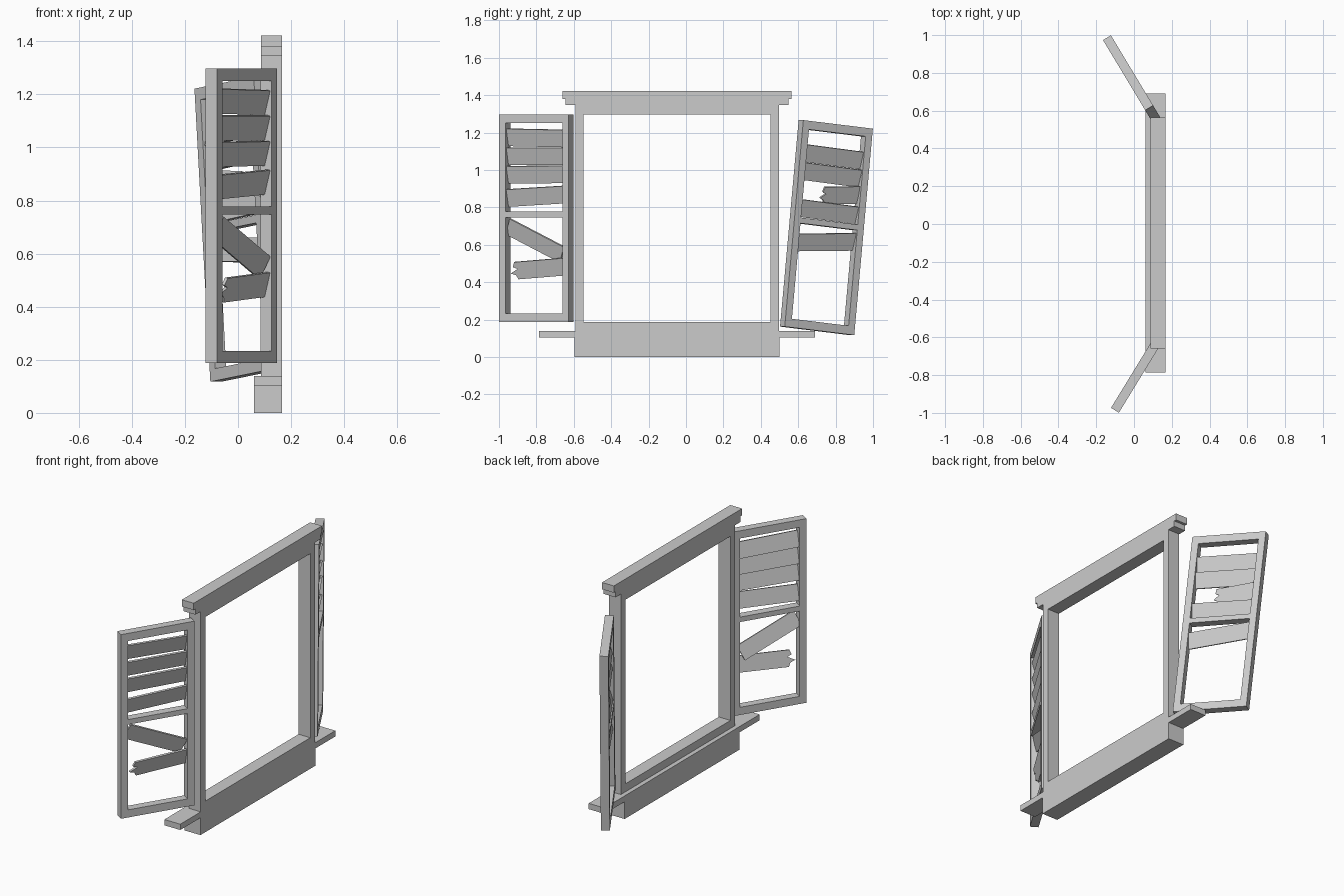
import bpy, bmesh, math
from mathutils import Matrix, Vector

if "Cube" in bpy.data.objects:
    bpy.data.objects.remove(bpy.data.objects["Cube"])


def make_mesh(name, bm):
    bmesh.ops.recalc_face_normals(bm, faces=bm.faces)
    me = bpy.data.meshes.new(name)
    bm.to_mesh(me)
    bm.free()
    ob = bpy.data.objects.new(name, me)
    bpy.context.collection.objects.link(ob)
    return ob


def box(name, lo, hi, mat=Matrix()):
    bm = bmesh.new()
    bmesh.ops.create_cube(bm, size=1)
    lo, hi = Vector(lo), Vector(hi)
    for v in bm.verts:
        p = Vector(v.co[i] * (hi[i] - lo[i]) + (lo[i] + hi[i]) / 2 for i in range(3))
        v.co = mat @ p
    return make_mesh(name, bm)


def slab(name, outline, thick, mat):
    """Flat outline in local XZ, extruded along local Y."""
    bm = bmesh.new()
    face = bm.faces.new([bm.verts.new((x, -thick / 2, z)) for x, z in outline])
    ext = bmesh.ops.extrude_face_region(bm, geom=[face])
    moved = [g for g in ext['geom'] if isinstance(g, bmesh.types.BMVert)]
    bmesh.ops.translate(bm, verts=moved, vec=(0, thick, 0))
    for v in bm.verts:
        v.co = mat @ v.co
    return make_mesh(name, bm)


# Window surround
XB, XF = 0.087, 0.166
box("left_jamb", (XB, -0.592, 0.187), (XF, -0.548, 1.297))
box("right_jamb", (XB, 0.452, 0.187), (XF, 0.496, 1.297))
box("lintel", (XB, -0.592, 1.297), (XF, 0.496, 1.347))
box("header_lower_step", (XB, -0.643, 1.347), (XF, 0.547, 1.381))
box("header_cap", (XB, -0.659, 1.381), (XF, 0.563, 1.422))
box("bottom_rail", (XB, -0.592, 0.139), (XF, 0.496, 0.187))
box("sill_ledge", (0.06, -0.787, 0.104), (XF, 0.69, 0.139))
box("sill_base", (0.06, -0.595, 0.0), (XF, 0.499, 0.104))

# Shutters: local X runs along the width, Y out of the face, Z up
W, H, T, STILE = 0.436, 1.11, 0.049, 0.04
SLAT_H, SLAT_T, SLAT_TILT = 0.095, 0.012, 15


def shutter_matrix(origin, u, n, lean):
    base = Matrix((u, n, (0, 0, 1))).transposed().to_4x4()
    return Matrix.Translation(origin) @ base @ Matrix.Rotation(math.radians(lean), 4, 'Y')


def slat_outline(length, broken):
    a, h = length / 2, SLAT_H / 2
    pts = [(a, -h), (a, h)]
    if broken:      # splintered end
        return pts + [(-a * 0.8, h), (-a * 0.88, h * 0.45), (-a * 0.72, h * 0.2),
                      (-a, -h * 0.25), (-a * 0.82, -h * 0.5), (-a * 0.76, -h)]
    return pts + [(-a, h), (-a, -h)]


def shutter(side, mat, slats):
    box(side + "_shutter_stile_a", (0, -T, 0), (STILE, 0, H), mat)
    box(side + "_shutter_stile_b", (W - STILE, -T, 0), (W, 0, H), mat)
    for part, z0, z1 in (("bottom", 0, 0.046), ("middle", 0.56, 0.59), ("top", H - 0.046, H)):
        box(f"{side}_shutter_{part}_rail", (STILE, -T, z0), (W - STILE, 0, z1), mat)
    for i, (s, h, length, roll, broken) in enumerate(slats):
        m = (mat @ Matrix.Translation((s, -T / 2, h))
             @ Matrix.Rotation(math.radians(-roll), 4, 'Y')
             @ Matrix.Rotation(math.radians(-SLAT_TILT), 4, 'X'))
        slab(f"{side}_shutter_slat_{i + 1}", slat_outline(length, broken), SLAT_T, m)


# Slats: centre along width, height, length, roll in degrees, broken
left = shutter_matrix((-0.08, -0.999, 0.187), (0.522, 0.853, 0), (0.853, -0.522, 0), 0)
shutter("left", left, [
    (0.218, 0.985, 0.37, -1, False),
    (0.218, 0.887, 0.37, 0, False),
    (0.218, 0.789, 0.37, 0.5, False),
    (0.218, 0.673, 0.37, 3, False),
    (0.212, 0.436, 0.37, -24, False),
    (0.228, 0.285, 0.34, 4, True)])

right = shutter_matrix((0.161, 0.528, 0.163), (-0.515, 0.857, 0), (0.857, 0.515, 0), 6)
shutter("right", right, [
    (0.218, 0.936, 0.37, -0.5, False),
    (0.218, 0.839, 0.37, -0.5, False),
    (0.278, 0.735, 0.24, 7, True),
    (0.218, 0.641, 0.37, -0.5, False),
    (0.218, 0.477, 0.37, 6.5, False)])
